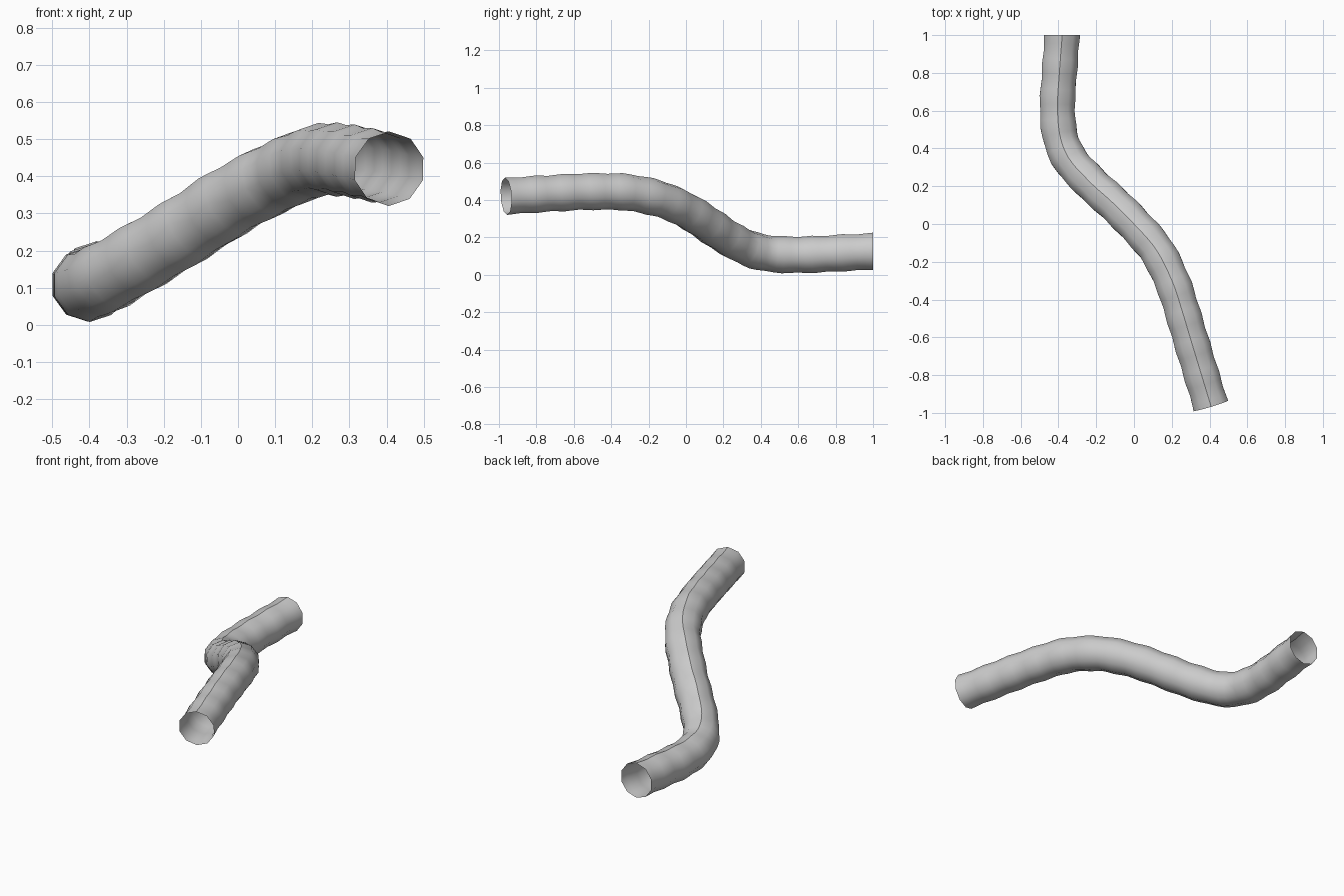
import bpy, bmesh, math
from mathutils import Vector

if "Cube" in bpy.data.objects:
    bpy.data.objects.remove(bpy.data.objects["Cube"])

SIDES, RIPPLES, STEPS = 10, 14, 4
R_MEAN, R_AMP = 0.0975, 0.0028

# Centre line of the hose, front end to back end
PATH = [Vector(p) for p in [
    (0.407, -0.962, 0.42), (0.303, -0.62, 0.441), (0.255, -0.46, 0.445),
    (0.205, -0.31, 0.44), (0.12, -0.14, 0.405), (0.0, 0.0, 0.345),
    (-0.11, 0.11, 0.275), (-0.22, 0.21, 0.207), (-0.335, 0.335, 0.14),
    (-0.39, 0.46, 0.112), (-0.405, 0.62, 0.107), (-0.395, 0.8, 0.115),
    (-0.38, 1.0, 0.125)]]


def smooth_path(pts, n=24):
    """Catmull-Rom curve through the points."""
    p = [pts[0] * 2 - pts[1]] + pts + [pts[-1] * 2 - pts[-2]]
    out = []
    for i in range(1, len(p) - 2):
        a, b, c, d = p[i - 1:i + 3]
        for k in range(n):
            t = k / n
            out.append(0.5 * (2 * b + (c - a) * t + (2 * a - 5 * b + 4 * c - d) * t * t
                              + (3 * b - a - 3 * c + d) * t ** 3))
    return out + [pts[-1]]


def resample(pts, count):
    """Evenly spaced points along the path."""
    dist = [0.0]
    for a, b in zip(pts, pts[1:]):
        dist.append(dist[-1] + (b - a).length)
    out, j = [], 0
    for i in range(count + 1):
        s = dist[-1] * i / count
        while j < len(pts) - 2 and dist[j + 1] < s:
            j += 1
        out.append(pts[j].lerp(pts[j + 1], (s - dist[j]) / (dist[j + 1] - dist[j])))
    return out


# Rippled open tube swept along the centre line
count = RIPPLES * STEPS
centres = resample(smooth_path(PATH), count)
bm = bmesh.new()
rings = []
for i, c in enumerate(centres):
    tangent = (centres[min(i + 1, count)] - centres[max(i - 1, 0)]).normalized()
    if i == count:
        tangent = Vector((0, 1, 0))
    side = tangent.cross(Vector((0, 0, 1))).normalized()
    up = side.cross(tangent)
    r = R_MEAN + R_AMP * math.cos(math.tau * i / STEPS)
    rings.append([bm.verts.new(c + r * (up * math.cos(a) + side * math.sin(a)))
                  for a in (math.tau * k / SIDES for k in range(SIDES))])
for lo, hi in zip(rings, rings[1:]):
    for k in range(SIDES):
        n = (k + 1) % SIDES
        bm.faces.new((lo[k], hi[k], hi[n], lo[n])).smooth = True
bmesh.ops.recalc_face_normals(bm, faces=bm.faces)
# Make sure the open tube faces outward
bm.normal_update()
f = bm.faces[0]
if f.normal.dot(f.calc_center_median() - centres[0]) < 0:
    bmesh.ops.reverse_faces(bm, faces=bm.faces)
# Seam along the top of the hose
for lo, hi in zip(rings, rings[1:]):
    bm.edges.get((lo[0], hi[0])).smooth = False
mesh = bpy.data.meshes.new("hose")
bm.to_mesh(mesh)
bm.free()
bpy.context.collection.objects.link(bpy.data.objects.new("hose", mesh))
